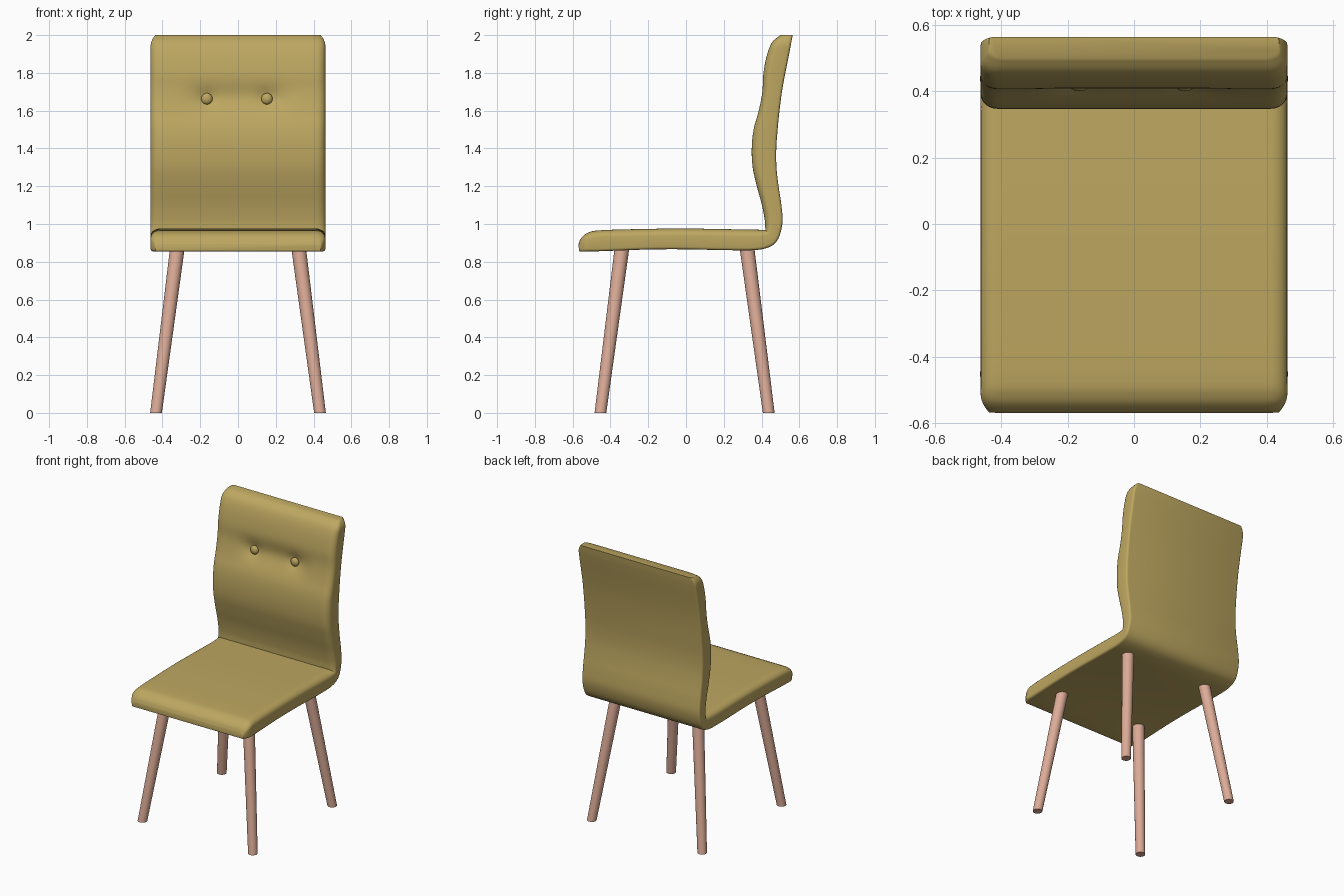
import bpy, bmesh, math
from mathutils import Vector

if "Cube" in bpy.data.objects:
    bpy.data.objects.remove(bpy.data.objects["Cube"])


def material(name, rgb):
    m = bpy.data.materials.new(name)
    m.diffuse_color = (*rgb, 1)
    m.use_nodes = True
    m.node_tree.nodes["Principled BSDF"].inputs["Base Color"].default_value = m.diffuse_color
    return m


FABRIC = material("mustard fabric", (0.51, 0.385, 0.118))
WOOD = material("pink wood", (0.72, 0.41, 0.31))
BUTTONS = (-0.165, 0.153)
BUTTON_Z = 1.663


def finish(bm, name, mat, angle=40):
    bmesh.ops.recalc_face_normals(bm, faces=bm.faces[:])
    me = bpy.data.meshes.new(name)
    bm.to_mesh(me)
    bm.free()
    me.materials.append(mat)
    ob = bpy.data.objects.new(name, me)
    bpy.context.collection.objects.link(ob)
    bpy.ops.object.select_all(action='DESELECT')
    ob.select_set(True)
    bpy.context.view_layer.objects.active = ob
    bpy.ops.object.shade_smooth_by_angle(angle=math.radians(angle))
    return ob


def spline(pts, n=5):
    """Catmull-Rom curve through the points."""
    p = [Vector(q) for q in pts]
    p = [2 * p[0] - p[1]] + p + [2 * p[-1] - p[-2]]
    out = []
    for a, b, c, d in zip(p, p[1:], p[2:], p[3:]):
        for k in range(n):
            t = k / n
            out.append(0.5 * (2 * b + (c - a) * t + (2 * a - 5 * b + 4 * c - d) * t ** 2
                              + (3 * b - a - 3 * c + d) * t ** 3))
    return out + [p[-2]]


# Side profile (y, z): sitting side and outer side, in matching stations
INNER = [(-.57, .89), (-.555, .925), (-.52, .953), (-.45, .967), (-.2, .974), (0, .976),
         (.25, .972), (.36, .970), (.42, .969),
         (.417, 1.02), (.402, 1.1), (.375, 1.2), (.353, 1.3), (.348, 1.4), (.358, 1.5),
         (.385, 1.6), (.404, 1.7), (.41, 1.8), (.43, 1.9), (.458, 1.965), (.50, 2.0)]
OUTER = [(-.565, .856), (-.55, .854), (-.52, .855), (-.45, .856), (-.2, .865), (0, .866),
         (.25, .861), (.40, .866), (.478, .905),
         (.51, 1.0), (.505, 1.1), (.49, 1.2), (.479, 1.3), (.478, 1.4), (.485, 1.5),
         (.495, 1.6), (.508, 1.7), (.526, 1.8), (.546, 1.9), (.558, 1.965), (.565, 2.0)]
CREASE = 8


def tuft(x, z):
    """Depth pulled in around the buttons."""
    dz = z - BUTTON_Z
    band = 0.02 * math.exp(-(dz / .07) ** 2) / (1 + math.exp((abs(x) - .25) / .03))
    return band + sum(0.014 * math.exp(-((x - b) ** 2 + dz ** 2) / .045 ** 2) for b in BUTTONS)


def section(i, o):
    """Rounded cross-section between an outer and an inner profile point."""
    thick = (i - o).length
    end = min(i.x + .57, 2 - i.y)
    w = .463 - .025 * max(0, 1 - end / .06) ** 2
    ri, rx, ro = .35 * thick, .05, min(.014, .2 * thick)
    arc = [k / 6 * math.pi / 2 for k in range(7)]
    half = [(w - ro + ro * math.sin(a), (ro - ro * math.cos(a)) / thick) for a in arc[::2]]
    half += [(w - rx + rx * math.cos(a), 1 - (ri - ri * math.sin(a)) / thick) for a in arc]
    n = 40
    flat = [((w - rx) * (1 - 2 * k / n), 1) for k in range(1, n)]
    ring = half + flat + [(-x, t) for x, t in reversed(half)]
    pts = []
    for x, t in ring:
        p = o.lerp(i, t)
        d = tuft(x, p.y) * t * t if p.y > 1.2 else 0
        pts.append((x, p.x + d, p.y))
    return pts


# Upholstered seat and backrest in one continuous shell
inner = spline(INNER[:CREASE + 1])[:-1] + spline(INNER[CREASE:])
outer = spline(OUTER)
bm = bmesh.new()
rings = [[bm.verts.new(p) for p in section(i, o)] for i, o in zip(inner, outer)]
for a, b in zip(rings, rings[1:]):
    for k in range(len(a)):
        m = (k + 1) % len(a)
        bm.faces.new((a[k], a[m], b[m], b[k]))
bm.faces.new(rings[0])
bm.faces.new(rings[-1])
finish(bm, "upholstered_seat_and_back", FABRIC, 45)

# Backrest buttons
for side, x in zip(("left", "right"), BUTTONS):
    bm = bmesh.new()
    bmesh.ops.create_uvsphere(bm, u_segments=20, v_segments=12, radius=.03)
    bmesh.ops.scale(bm, vec=(1, .65, 1), verts=bm.verts[:])
    bmesh.ops.translate(bm, vec=(x, .42, BUTTON_Z), verts=bm.verts[:])
    finish(bm, side + "_button", FABRIC)


# Splayed tapered legs with level feet
def leg(name, foot, top, r0=.031, r1=.039, n=24):
    bm = bmesh.new()
    loops = [[bm.verts.new((c[0] + r * math.cos(k * math.tau / n),
                            c[1] + r * math.sin(k * math.tau / n), c[2])) for k in range(n)]
             for c, r in ((foot, r0), (top, r1))]
    for k in range(n):
        m = (k + 1) % n
        bm.faces.new((loops[0][k], loops[0][m], loops[1][m], loops[1][k]))
    for l in loops:
        bm.faces.new(l)
    finish(bm, name, WOOD)


for sx, side in ((-1, "left"), (1, "right")):
    leg(f"front_{side}_leg", (sx * .434, -.453, 0), (sx * .32, -.338, .88))
    leg(f"back_{side}_leg", (sx * .434, .438, 0), (sx * .32, .322, .88))
